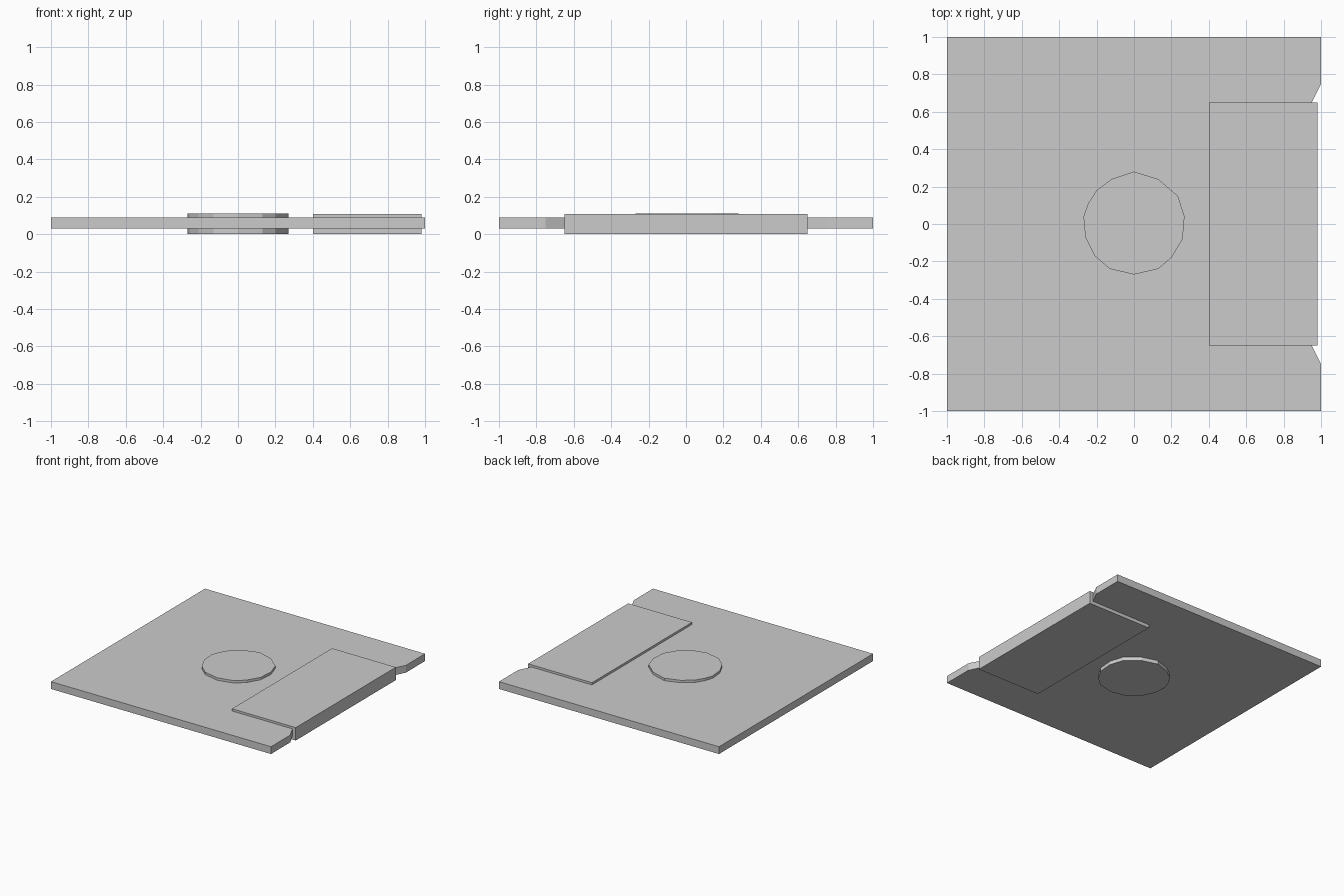
import bpy, bmesh

if "Cube" in bpy.data.objects:
    bpy.data.objects.remove(bpy.data.objects["Cube"])


def slab(name, outline, z0, z1):
    """Extrude a flat outline from z0 up to z1."""
    bm = bmesh.new()
    base = bm.faces.new([bm.verts.new((x, y, z0)) for x, y in outline])
    top = bmesh.ops.extrude_face_region(bm, geom=[base])
    verts = [g for g in top["geom"] if isinstance(g, bmesh.types.BMVert)]
    bmesh.ops.translate(bm, verts=verts, vec=(0, 0, z1 - z0))
    bmesh.ops.recalc_face_normals(bm, faces=bm.faces)
    mesh = bpy.data.meshes.new(name)
    bm.to_mesh(mesh)
    bm.free()
    obj = bpy.data.objects.new(name, mesh)
    bpy.context.collection.objects.link(obj)
    return obj


# square plate with a shallow tapered recess in its right edge
half = [(-1, 1), (1, 1), (1, 0.75), (0.95, 0.65)]
slab("plate", half + [(x, -y) for x, y in reversed(half)], 0.03, 0.09)

# sliding cover wrapped over both faces, standing in the recess
slab("sliding_cover", [(0.4, -0.65), (0.98, -0.65), (0.98, 0.65), (0.4, 0.65)],
     0.002, 0.108)

# low-poly, slightly uneven round hub showing on both faces
hub = [(0, 0.28), (0.13, 0.24), (0.235, 0.15), (0.27, 0.04), (0.26, -0.08),
       (0.2, -0.18), (0.13, -0.24), (0, -0.27), (-0.13, -0.24), (-0.21, -0.17),
       (-0.26, -0.07), (-0.27, 0.04), (-0.245, 0.11), (-0.2, 0.18), (-0.12, 0.24)]
slab("hub", hub, 0.0, 0.11)
